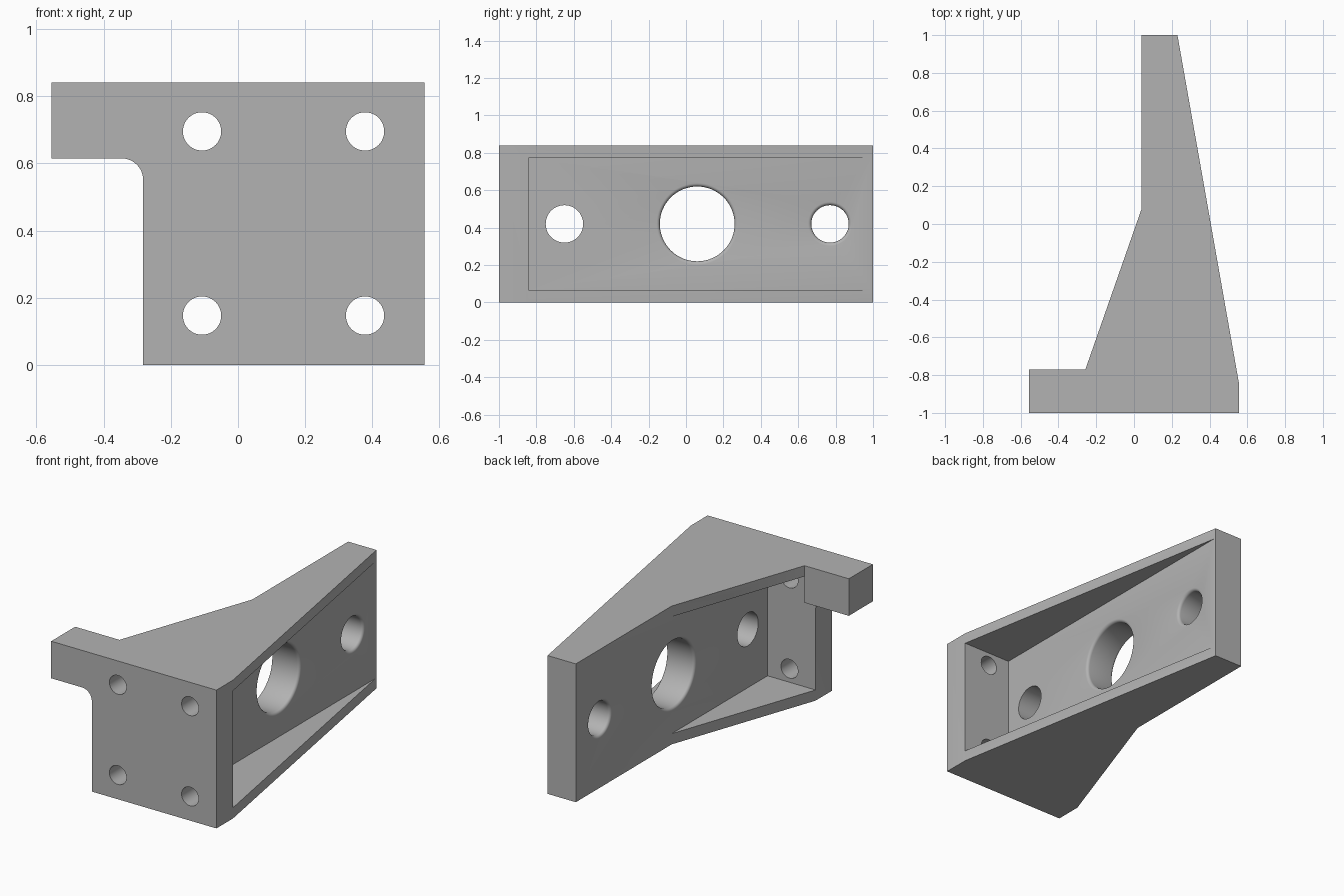
import bpy, bmesh, math
from mathutils import Vector

if "Cube" in bpy.data.objects:
    bpy.data.objects.remove(bpy.data.objects["Cube"])

HEIGHT, WALL = 0.84, 0.065
WEB_IN, WEB_OUT, PLATE_BACK = 0.04, 0.232, -0.84

grey = bpy.data.materials.new("plain grey")
grey.use_nodes = True
colour = (0.45, 0.45, 0.45, 1)
grey.diffuse_color = colour
grey.node_tree.nodes["Principled BSDF"].inputs["Base Color"].default_value = colour


def loft(name, rings):
    """Closed solid through a list of equal-length point rings."""
    bm = bmesh.new()
    loops = [[bm.verts.new(p) for p in ring] for ring in rings]
    n = len(loops[0])
    for a, b in zip(loops, loops[1:]):
        for i in range(n):
            j = (i + 1) % n
            bm.faces.new((a[i], a[j], b[j], b[i]))
    bm.faces.new(loops[0])
    bm.faces.new(loops[-1])
    bmesh.ops.recalc_face_normals(bm, faces=bm.faces)
    mesh = bpy.data.meshes.new(name)
    bm.to_mesh(mesh)
    bm.free()
    mesh.materials.append(grey)
    obj = bpy.data.objects.new(name, mesh)
    bpy.context.collection.objects.link(obj)
    return obj


def prism_z(name, points, low, high):
    return loft(name, [[(x, y, z) for x, y in points] for z in (low, high)])


def prism_y(name, points, low, high):
    return loft(name, [[(x, y, z) for x, z in points] for y in (low, high)])


def hole(name, centre, axis, profile, sides=64):
    """Round cutter from (position along axis, radius) pairs."""
    axis = Vector(axis)
    up = Vector((0, 0, 1))
    side = axis.cross(up)
    angles = [math.tau * i / sides for i in range(sides)]
    return loft(name, [[Vector(centre) + axis * t + r * (side * math.cos(a) + up * math.sin(a))
                        for a in angles] for t, r in profile])


def combine(target, tool, operation):
    mod = target.modifiers.new(operation, "BOOLEAN")
    mod.operation, mod.solver, mod.object = operation, "EXACT", tool
    bpy.context.view_layer.objects.active = target
    bpy.ops.object.modifier_apply(modifier=mod.name)
    bpy.data.objects.remove(tool)


# Tapered body, seen from above
bracket = prism_z("bracket", [(0.555, -1), (0.555, PLATE_BACK), (0.23, 1), (WEB_IN, 1),
                              (WEB_IN, 0.08), (-0.282, PLATE_BACK), (-0.282, -1)], 0, HEIGHT)

# Pockets on both sides leave a web between two flanges
for x0, x1, y1 in ((WEB_OUT, 0.8, 1.2), (-0.8, WEB_IN, 0.08)):
    pocket = prism_z("pocket", [(x0, PLATE_BACK), (x1, PLATE_BACK), (x1, y1), (x0, y1)],
                     WALL, HEIGHT - WALL)
    combine(bracket, pocket, "DIFFERENCE")

# Side arm with a rounded inner corner, thicker behind the plate
arc = [(-0.347 + WALL * math.sin(a), 0.55 + WALL * math.cos(a))
       for a in (math.pi / 2 * i / 12 for i in range(13))]
arm = prism_y("arm", [(-0.555, HEIGHT), (-0.555, 0.615)] + arc
              + [(-0.2, 0.55), (-0.2, HEIGHT)], -1, PLATE_BACK)
combine(bracket, arm, "UNION")
arm_back = prism_y("arm_back", [(-0.555, HEIGHT), (-0.555, 0.615), (-0.257, 0.615),
                                (-0.257, HEIGHT)], -0.9, -0.77)
combine(bracket, arm_back, "UNION")

# Mounting holes in the front plate
for x in (-0.107, 0.378):
    for z in (0.147, 0.695):
        combine(bracket, hole("bolt_hole", (x, -1, z), (0, 1, 0),
                              [(-0.1, 0.057), (0.2, 0.057)], 48), "DIFFERENCE")

# Web holes, two of them with softened rims
FILLET = 0.018
for y, radius, soft in ((-0.65, 0.1, False), (0.06, 0.2, True), (0.77, 0.1, True)):
    profile = [(-0.1, radius), (0.3, radius)]
    if soft:
        curve = [(FILLET * (1 - math.cos(a)), radius + FILLET * (1 - math.sin(a)))
                 for a in (math.pi / 2 * i / 5 for i in range(6))]
        near = [(WEB_IN + t, r) for t, r in curve]
        far = [(WEB_OUT - t, r) for t, r in reversed(curve)]
        rim = radius + FILLET
        profile = [(0, rim)] + near + far + [(0.3, rim)]
    combine(bracket, hole("web_hole", (0, y, HEIGHT / 2), (1, 0, 0), profile), "DIFFERENCE")

bpy.ops.object.select_all(action="DESELECT")
bracket.select_set(True)
bpy.context.view_layer.objects.active = bracket
bpy.ops.object.shade_smooth_by_angle(angle=math.radians(30))
